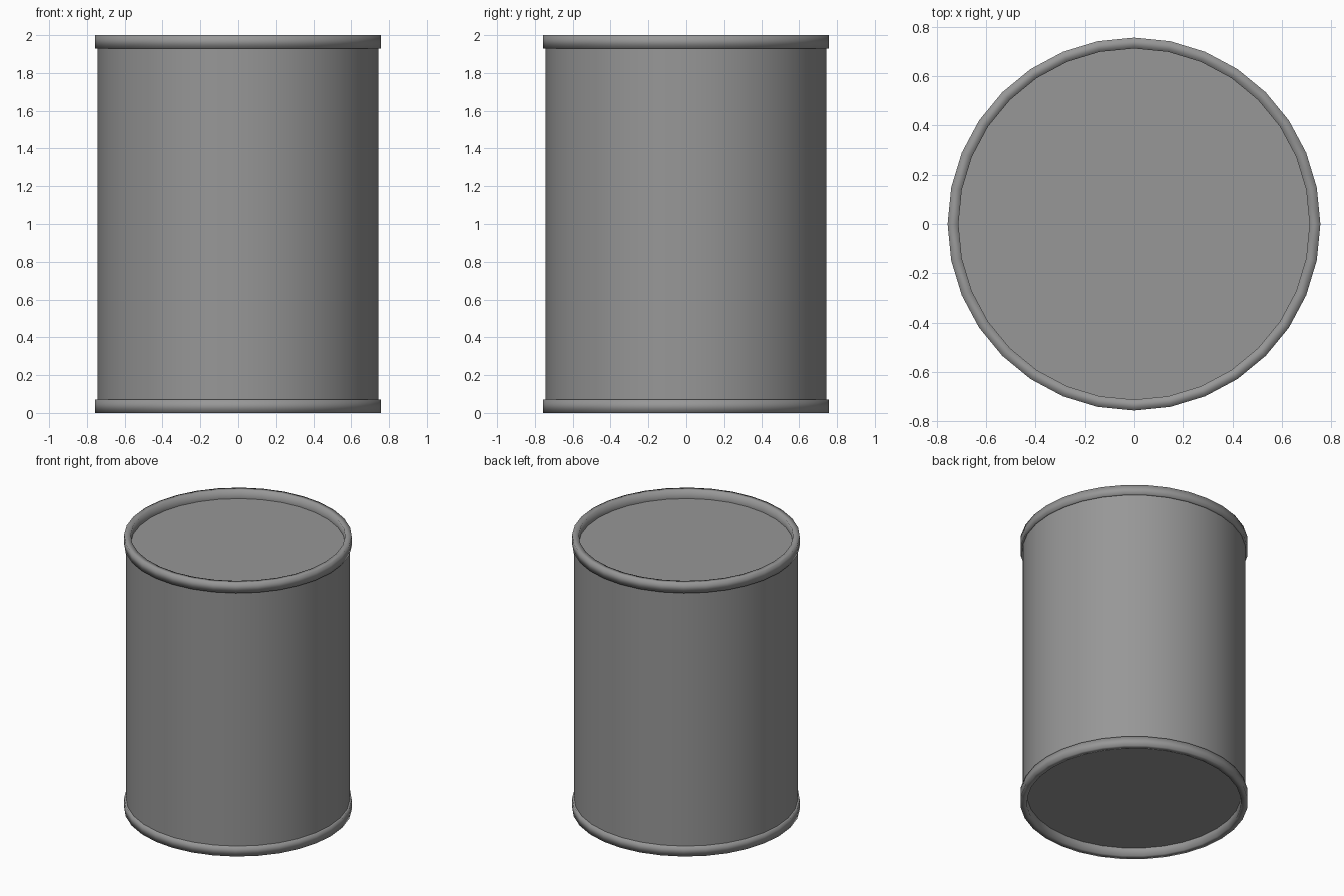
import bpy, bmesh, math

if "Cube" in bpy.data.objects:
    bpy.data.objects.remove(bpy.data.objects["Cube"])

SIDES = 32
R_BODY, R_RIM, R_LID = 0.743, 0.757, 0.713
H, RIM_H, DEPTH = 2.0, 0.07, 0.06

# Dark grey metal
metal = bpy.data.materials.new("dark_metal")
metal.diffuse_color = (0.31, 0.31, 0.31, 1)
metal.use_nodes = True
metal.node_tree.nodes["Principled BSDF"].inputs["Base Color"].default_value = metal.diffuse_color


def finish(name, bm):
    mesh = bpy.data.meshes.new(name)
    bm.to_mesh(mesh)
    bm.free()
    mesh.shade_smooth()
    mesh.materials.append(metal)
    obj = bpy.data.objects.new(name, mesh)
    bpy.context.collection.objects.link(obj)


def ring(bm, r, z):
    step = math.tau / SIDES
    return [bm.verts.new((r * math.cos(i * step), r * math.sin(i * step), z))
            for i in range(SIDES)]


def lathe(name, profile):
    """Revolve (radius, z) points around z; profile runs counter-clockwise."""
    bm = bmesh.new()
    rings = [ring(bm, r, z) for r, z in profile]
    for a, b in zip(rings, rings[1:]):
        for i in range(SIDES):
            j = (i + 1) % SIDES
            bm.faces.new((a[i], a[j], b[j], b[i]))
    finish(name, bm)


def disc(name, z, up):
    bm = bmesh.new()
    verts = ring(bm, R_LID, z)
    bm.faces.new(verts if up else verts[::-1])
    finish(name, bm)


# Side wall
lathe("can_wall", [(R_BODY, RIM_H), (R_BODY, H - RIM_H)])

# Rolled rims, shaded soft across their corners so they read as rounded
lathe("top_rim", [(R_BODY, H - RIM_H), (R_RIM, H - RIM_H), (R_RIM, H),
                  (R_LID, H), (R_LID, H - DEPTH)])
lathe("bottom_rim", [(R_LID, DEPTH), (R_LID, 0), (R_RIM, 0),
                     (R_RIM, RIM_H), (R_BODY, RIM_H)])

# Recessed end plates
disc("top_lid", H - DEPTH, True)
disc("bottom_lid", DEPTH, False)
